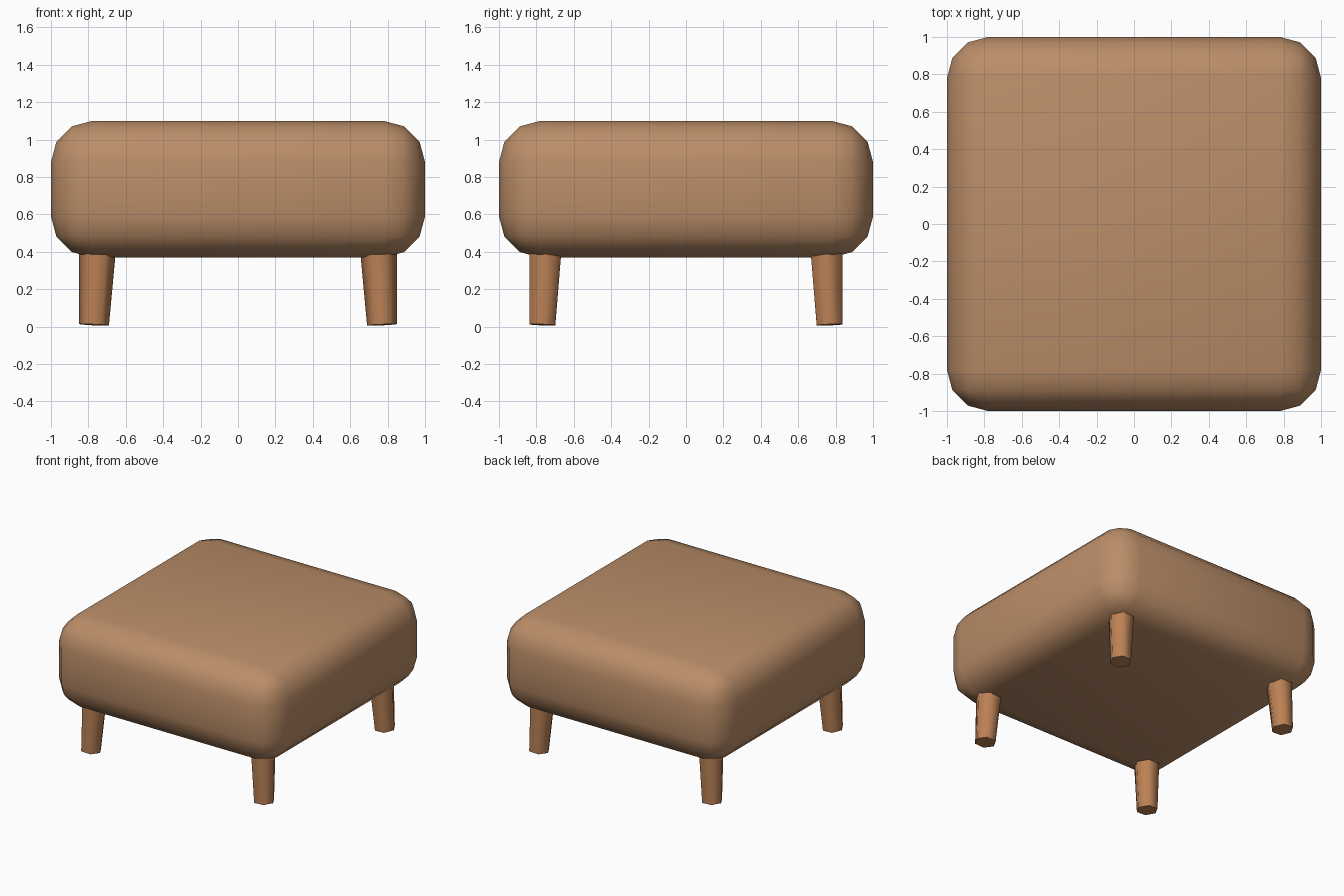
import bpy, bmesh, math
from mathutils import Matrix, Vector

if "Cube" in bpy.data.objects:
    bpy.data.objects.remove(bpy.data.objects["Cube"])


def add_object(name, bm, color, angle):
    mesh = bpy.data.meshes.new(name)
    bm.to_mesh(mesh)
    bm.free()
    mat = bpy.data.materials.new(name + "_material")
    mat.diffuse_color = (*color, 1)
    mat.use_nodes = True
    mat.node_tree.nodes["Principled BSDF"].inputs["Base Color"].default_value = mat.diffuse_color
    mesh.materials.append(mat)
    obj = bpy.data.objects.new(name, mesh)
    bpy.context.collection.objects.link(obj)
    bpy.ops.object.select_all(action='DESELECT')
    obj.select_set(True)
    bpy.context.view_layer.objects.active = obj
    bpy.ops.object.shade_smooth_by_angle(angle=math.radians(angle))
    return obj


# Cushion: a block with broad, three-step rounded edges
bm = bmesh.new()
bmesh.ops.create_cube(bm, size=1, matrix=Matrix.Translation((0, 0, 0.735)) @ Matrix.Diagonal((2, 2, 0.73, 1)))
bmesh.ops.bevel(bm, geom=bm.edges[:], offset=0.22, offset_type='OFFSET',
                segments=3, profile=0.5, affect='EDGES')
add_object("cushion", bm, (0.50, 0.27, 0.14), 40)

# Legs: tapered six-sided posts, splayed towards the corners, mirrored to all four
LENGTH = 0.46
foot = Vector((0.77, 0.768, 0.01))
axis = Vector((-0.047, -0.042, 1)).normalized()
lean = Vector((0, 0, 1)).rotation_difference(axis).to_matrix().to_4x4()
bm = bmesh.new()
bmesh.ops.create_cone(bm, cap_ends=True, segments=6, radius1=0.08, radius2=0.101, depth=LENGTH,
                      matrix=Matrix.Translation(foot + axis * LENGTH / 2) @ lean
                      @ Matrix.Rotation(math.pi / 2, 4, 'Z'))
legs = add_object("legs", bm, (0.50, 0.22, 0.09), 65)
mirror = legs.modifiers.new("mirror", 'MIRROR')
mirror.use_axis = (True, True, False)
